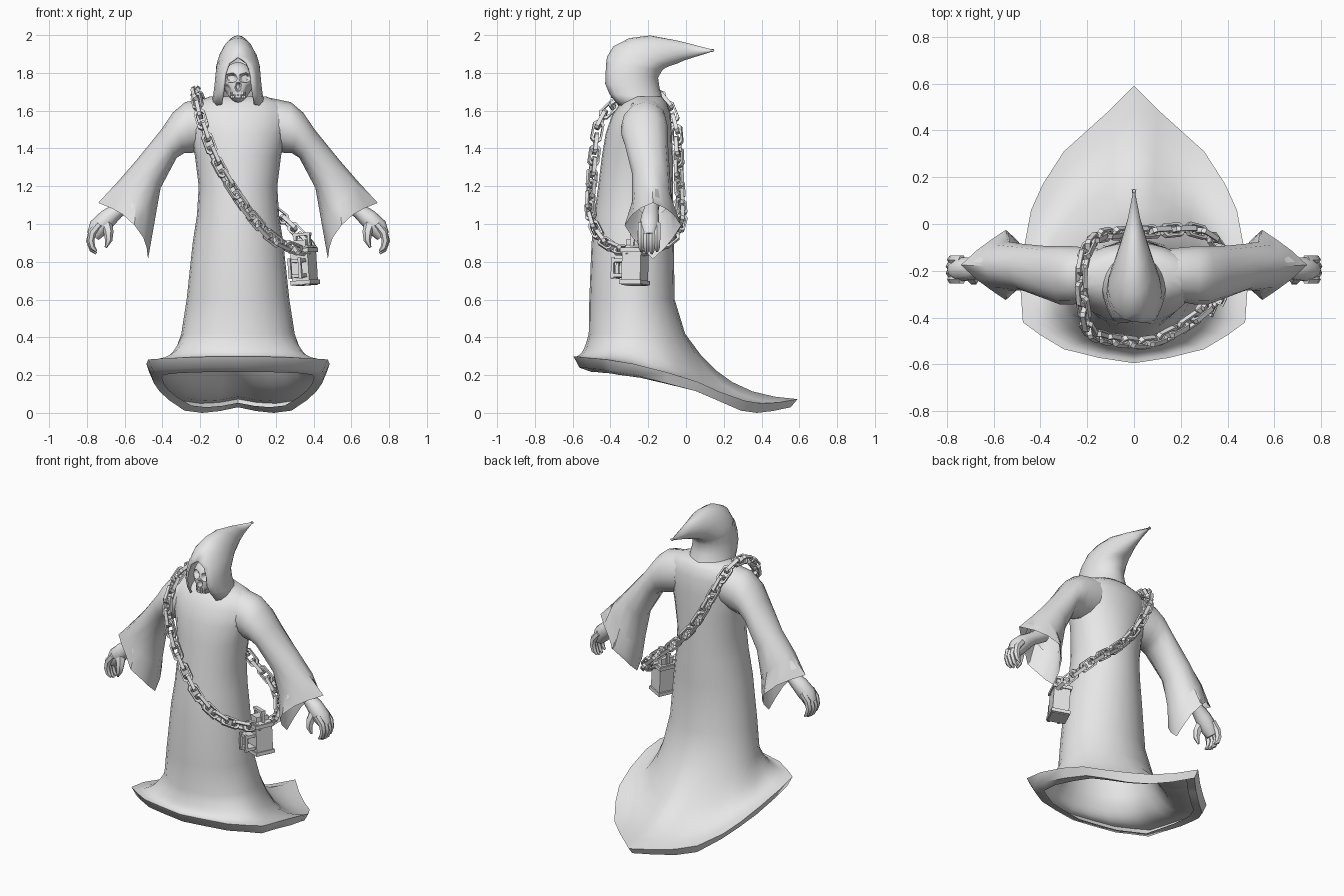
import bpy, bmesh, math
from mathutils import Vector, Matrix

if "Cube" in bpy.data.objects:
    bpy.data.objects.remove(bpy.data.objects["Cube"])

V = Vector
GREY = bpy.data.materials.new("plain grey")
GREY.diffuse_color = (0.8, 0.8, 0.8, 1)
GREY.use_nodes = True
GREY.node_tree.nodes["Principled BSDF"].inputs["Base Color"].default_value = GREY.diffuse_color


def finish(name, bm, angle=40, smooth=True):
    bmesh.ops.recalc_face_normals(bm, faces=bm.faces[:])
    me = bpy.data.meshes.new(name)
    bm.to_mesh(me)
    bm.free()
    me.materials.append(GREY)
    ob = bpy.data.objects.new(name, me)
    bpy.context.collection.objects.link(ob)
    if smooth:
        bpy.ops.object.select_all(action='DESELECT')
        ob.select_set(True)
        bpy.context.view_layer.objects.active = ob
        bpy.ops.object.shade_smooth_by_angle(angle=math.radians(angle))
    return ob


def loft(bm, rings, caps=(0, -1), loop=False, slit=False):
    """Skin a list of rings; caps lists rings to fill, slit leaves each ring open."""
    vs = [[bm.verts.new(p) for p in r] for r in rings]
    n = len(vs[0])
    pairs = list(zip(vs, vs[1:])) + ([(vs[-1], vs[0])] if loop else [])
    for a, b in pairs:
        for i in range(n - slit):
            bm.faces.new((a[i], a[(i + 1) % n], b[(i + 1) % n], b[i]))
    if not loop:
        for c in caps:
            bm.faces.new(vs[c])


def ring(p, q, side, n):
    """Ellipse through p and q with half-width vector side; starts at p."""
    c, r = (p + q) / 2, (p - q) / 2
    return [c + r * math.cos(k * math.tau / n) + side * math.sin(k * math.tau / n) for k in range(n)]


def tube(bm, path, radii, n=8):
    path = [V(p) for p in path]
    rings = []
    for i, p in enumerate(path):
        t = (path[min(i + 1, len(path) - 1)] - path[max(i - 1, 0)]).normalized()
        u = t.cross(V((0, 1, 0))).normalized() * radii[i]
        rings.append(ring(p + u, p - u, t.cross(u), n))
    loft(bm, rings)


def box(bm, size, mat):
    bmesh.ops.create_cube(bm, size=1, matrix=mat @ Matrix.Diagonal((*size, 1)))


def mirrored(pts):
    return pts + [V((-p.x, p.y, p.z)) for p in pts[-2:0:-1]]


# ---- robe: torso rings (z, front y, back y, half width) ----
TORSO = [(.42, -.515, -.005, .30), (.6, -.512, -.06, .272), (.9, -.50, -.065, .24),
         (1.05, -.485, -.065, .217), (1.2, -.465, -.07, .208), (1.36, -.445, -.07, .228),
         (1.48, -.425, -.075, .255), (1.58, -.39, -.08, .265), (1.64, -.345, -.10, .235),
         (1.675, -.30, -.13, .15)]
torso = [ring(V((0, f, z)), V((0, b, z)), V((w, 0, 0)), 24) for z, f, b, w in TORSO]

# hem outline front to back: x, y, z, z of the edge rolled under it
HEM = [(0, -.595, .298, .24), (.15, -.572, .298, .24), (.30, -.535, .293, .235),
       (.40, -.475, .288, .23), (.475, -.42, .283, .22), (.485, -.28, .26, .20),
       (.47, -.10, .215, .155), (.44, .06, .165, .115), (.39, .17, .115, .07),
       (.30, .31, .065, .012), (.20, .40, .05, .0), (.10, .49, .055, .01), (0, .59, .073, .03)]


def inset(f, zf):
    return mirrored([V((x * f, -.05 + (y + .05) * f, zf(z, e))) for x, y, z, e in HEM])


hem = inset(1, lambda z, e: z)
under = inset(.945, lambda z, e: e)
lip = inset(.83, lambda z, e: .03 + .78 * e)


def flare(t):
    out = []
    for a, h in zip(torso[0], hem):
        p = a.lerp(h, t)
        p.z = h.z + (a.z - h.z) * (1 - t) ** 2.8 + .015 * math.sin(math.pi * t) * (h.y > 0)
        out.append(p)
    return out


rings = [lip, under, hem] + [flare(t) for t in (.8, .6, .42, .28, .14)] + torso
bm = bmesh.new()
loft(bm, rings, caps=[-1])
# armholes hidden under the sleeves
holes = [f for f in bm.faces if 1.5 < f.calc_center_median().z < 1.62
         and abs(f.calc_center_median().x) > .2 and abs(f.calc_center_median().y + .23) < .08]
bmesh.ops.delete(bm, geom=holes, context='FACES')
finish("robe", bm, 60)

# ---- sleeves: top x z, bottom x z, centre y, half depth ----
ARM = [(.15, 1.672, .16, 1.40, -.215, .11),
       (.28, 1.645, .25, 1.375, -.22, .125), (.345, 1.59, .285, 1.375, -.22, .125),
       (.41, 1.495, .325, 1.35, -.21, .115), (.54, 1.335, .41, 1.19, -.185, .10),
       (.64, 1.22, .44, 1.02, -.18, .105), (.74, 1.112, .476, .815, -.175, .15)]
for s, side in ((1, "left"), (-1, "right")):
    rings = [ring(V((s * a, y, b)), V((s * c, y, d)), V((0, e, 0)), 12) for a, b, c, d, y, e in ARM]
    # four-cornered cuff with its sides pulled up and in, then a short lining
    mid = sum(rings[-1], V()) / 12
    for k, p in enumerate(rings[-1]):
        c, d = abs(math.cos(k * math.tau / 12)), abs(math.sin(k * math.tau / 12))
        p[:] = mid + (p - mid) / (c + d) ** .6 + V((-s * .06 * d, 0, .03 * d))
    for src, f in ((rings[-1], .94), (rings[-2], .9)):
        c = sum(src, V()) / 12
        rings.append([c + (p - c) * f + V((-s * .01, 0, .015)) for p in src])
    bm = bmesh.new()
    loft(bm, rings, caps=[])
    finish(side + "_sleeve", bm, 45)

    # hand: wrist and palm, four curled fingers, thumb
    bm = bmesh.new()
    tube(bm, [(s * .55, -.18, 1.13), (s * .64, -.185, 1.07), (s * .69, -.19, 1.03),
              (s * .74, -.195, .98), (s * .768, -.195, .935)], [.045, .04, .05, .053, .036], 10)
    for j in range(4):
        y = -.237 + j * .028
        k = .012 * (j in (1, 2))
        tube(bm, [(s * .735, y, 1.0), (s * .772, y, .955), (s * (.78 + k / 2), y, .91),
                  (s * .77, y, .875 - k), (s * .75, y, .855 - k)], [.02, .021, .019, .016, .006], 6)
    tube(bm, [(s * .70, -.205, 1.01), (s * .685, -.235, .955), (s * .685, -.242, .915),
              (s * .70, -.24, .875)], [.034, .026, .02, .006], 6)
    finish(side + "_hand", bm)

# ---- hood: front y z, back y z, half width, opening half angle; sweeps back to a point ----
HOOD = [(-.395, 1.632, -.10, 1.612, .144, 40), (-.44, 1.69, -.125, 1.67, .132, 39),
        (-.462, 1.745, -.14, 1.72, .125, 38), (-.455, 1.80, -.148, 1.775, .12, 36),
        (-.437, 1.855, -.125, 1.815, .116, 25), (-.418, 1.885, -.11, 1.826, .111, 0),
        (-.385, 1.94, -.09, 1.835, .10, 0), (-.30, 1.984, -.05, 1.848, .08, 0),
        (-.19, 1.998, -.01, 1.866, .058, 0), (-.05, 1.972, .05, 1.885, .03, 0),
        (.148, 1.922, .15, 1.916, .002, 0)]
rings = []
for a, b, c, d, w, gap in HOOD:
    mid, rad = V((0, a + c, b + d)) / 2, V((0, a - c, b - d)) / 2
    g = math.radians(gap)
    angles = [g + (math.tau - 2 * g) * k / 18 for k in range(19)]
    rings.append([mid + rad * math.cos(t) + V((w * math.sin(t), 0, 0)) for t in angles])
bm = bmesh.new()
loft(bm, rings, caps=[], slit=True)
bmesh.ops.remove_doubles(bm, verts=bm.verts[:], dist=.0002)
hood = finish("hood", bm, 45)
mod = hood.modifiers.new("cloth thickness", 'SOLIDIFY')
mod.thickness = .012

# ---- skull: sphere with narrowed jaw and pressed-in sockets ----
bm = bmesh.new()
bmesh.ops.create_icosphere(bm, subdivisions=5, radius=1)
for v in bm.verts:
    x, y, z = v.co
    if y < 0:
        press = 0
        for cx, cz, rx, rz, depth in ((.42, .24, .3, .2, .45), (-.42, .24, .3, .2, .45),
                                      (0, -.2, .15, .18, .35), (.75, -.35, .22, .25, .3),
                                      (-.75, -.35, .22, .25, .3)):
            d = math.hypot((x - cx) / rx, (z - cz) / rz)
            press = max(press, depth * min(1, max(0, 1.15 - d) * 2.5))
        y = y * (1 + .45 * z * z * (z < 0)) + press
    if z < 0:
        x *= 1 + .4 * z
    v.co = (x * .088, -.305 + y * .09, 1.748 + z * .108)
finish("skull", bm, 50)
bm = bmesh.new()
for zz in (1.692, 1.674):
    for i in range(-3, 4):
        box(bm, (.010, .02, .015), Matrix.Translation((i * .0115, -.387 + .0025 * i * i, zz)))
finish("teeth", bm, smooth=False)

# ---- chain: rectangular links along a closed sash path ----
PATH = [(-.225, -.23, 1.70), (-.215, -.36, 1.645), (-.19, -.455, 1.54), (-.13, -.485, 1.37),
        (-.05, -.50, 1.22), (.06, -.505, 1.06), (.18, -.455, .93), (.30, -.37, .87),
        (.365, -.28, .86), (.385, -.17, .87), (.34, -.07, .93), (.25, -.025, 1.02),
        (.12, -.03, 1.13), (0, -.038, 1.26), (-.09, -.042, 1.40), (-.16, -.06, 1.54),
        (-.205, -.12, 1.66)]
P = [V(p) for p in PATH]
fine = []
for i in range(len(P)):
    a, b, c, d = (P[(i + k) % len(P)] for k in (-1, 0, 1, 2))
    for j in range(20):
        t = j / 20
        fine.append(.5 * (2 * b + (c - a) * t + (2 * a - 5 * b + 4 * c - d) * t * t
                          + (3 * b - a - 3 * c + d) * t ** 3))
fine.append(fine[0])
total = sum((q - p).length for p, q in zip(fine, fine[1:]))
COUNT = 38
spots, run, k = [], 0, 0
for p, q in zip(fine, fine[1:]):
    step = (q - p).length
    while k < COUNT and k * total / COUNT <= run + step:
        spots.append((p.lerp(q, (k * total / COUNT - run) / step), (q - p).normalized()))
        k += 1
    run += step
LINK = [(.049, .014), (.037, .025), (-.037, .025), (-.049, .014),
        (-.049, -.014), (-.037, -.025), (.037, -.025), (.049, -.014)]
bm = bmesh.new()
for k, (p, t) in enumerate(spots):
    out = p - V((0, -.26, p.z))
    out = (out - t * out.dot(t)).normalized()
    u = Matrix.Rotation(math.radians(40 if k % 2 else -40), 3, t) @ out.cross(t)
    w = t.cross(u)
    rings = []
    for a, b in LINK:
        c = p + t * a + u * b
        r = (t * a + u * b).normalized() * .0085
        rings.append([c + r + w * .0105, c - r + w * .0105, c - r - w * .0105, c + r - w * .0105])
    loft(bm, rings, loop=True)
finish("chain", bm, smooth=False)

# ---- lantern hanging from the chain, with strap bracket and handle ----
base = (Matrix.Translation((.35, -.27, .775)) @ Matrix.Rotation(math.radians(-25), 4, 'Z')
        @ Matrix.Rotation(math.radians(-4), 4, 'Y'))
PARTS = {"lantern": [((.10, .11, .20), (0, 0, 0)), ((.07, .08, .05), (0, 0, .115)),
                     ((.115, .125, .022), (0, 0, -.085)), ((.115, .125, .022), (0, 0, .085))],
         "lantern_bracket": [((.075, .06, .018), (0, -.085, -.05)), ((.075, .06, .018), (0, -.085, .03)),
                             ((.016, .016, .11), (-.03, -.115, -.01)), ((.016, .016, .11), (.03, -.115, -.01)),
                             ((.014, .02, .07), (-.039, 0, .14)), ((.014, .02, .07), (.039, 0, .14)),
                             ((.10, .025, .016), (0, 0, .17))]}
for name, boxes in PARTS.items():
    bm = bmesh.new()
    for size, pos in boxes:
        box(bm, size, base @ Matrix.Translation(pos))
    finish(name, bm, smooth=False)
